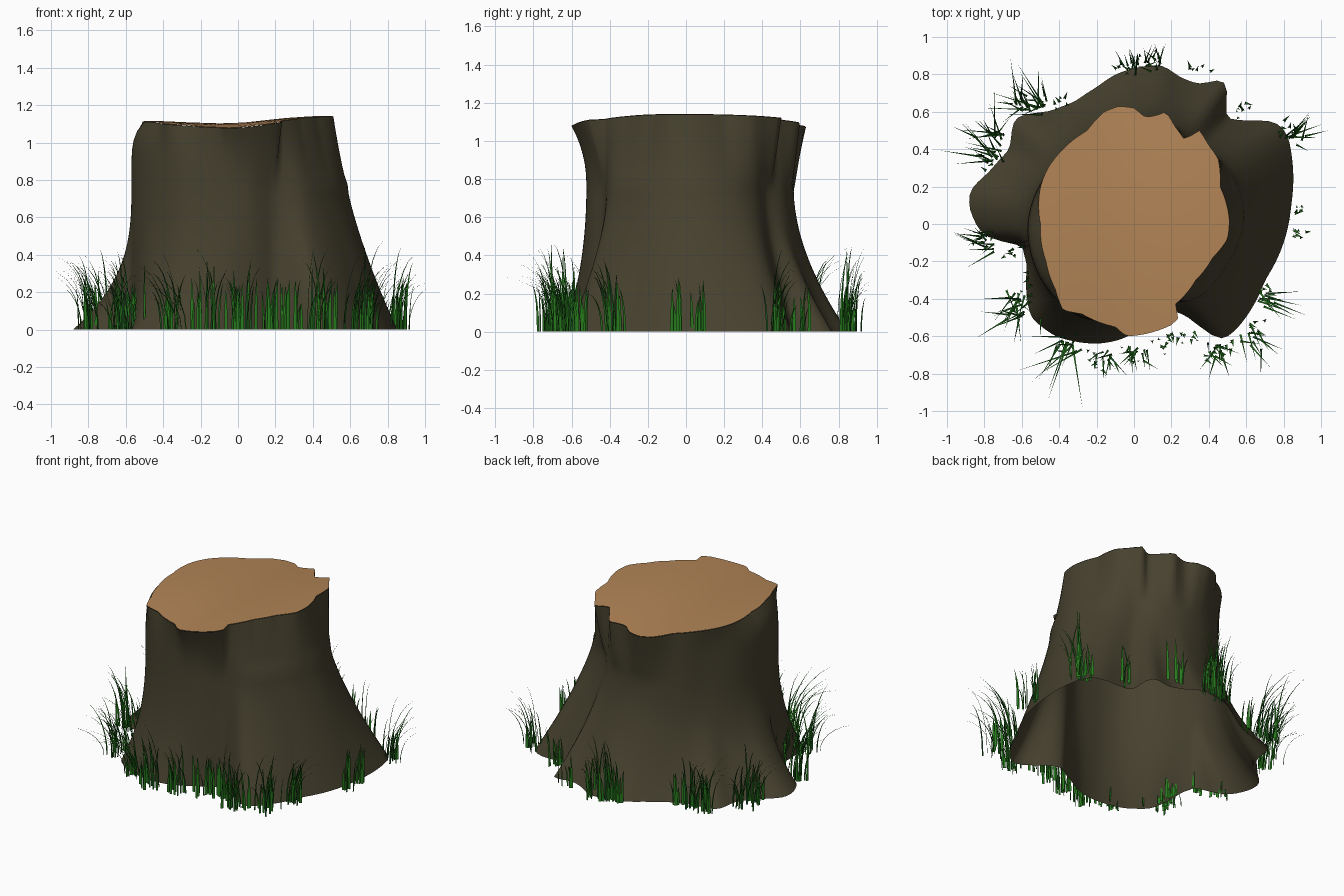
import bpy
import bmesh
import math
import random

random.seed(4)
SIDES = 144
MID_Z = 0.75

cube = bpy.data.objects.get("Cube")
if cube:
    bpy.data.objects.remove(cube, do_unlink=True)


def make_material(name, color):
    mat = bpy.data.materials.new(name)
    mat.use_nodes = True
    mat.diffuse_color = color
    mat.node_tree.nodes["Principled BSDF"].inputs["Base Color"].default_value = color
    return mat


bark_mat = make_material("bark brown", (0.062, 0.053, 0.028, 1))
wood_mat = make_material("cut wood", (0.44, 0.23, 0.093, 1))
blade_mat = make_material("grass green", (0.021, 0.20, 0.013, 1))
wisp_mat = make_material("dark grass green", (0.013, 0.10, 0.016, 1))


def finish(bm, name, material):
    mesh = bpy.data.meshes.new(name)
    bm.to_mesh(mesh)
    bm.free()
    mesh.materials.append(material)
    for poly in mesh.polygons:
        poly.use_smooth = True
    obj = bpy.data.objects.new(name, mesh)
    bpy.context.scene.collection.objects.link(obj)


def outline_radii(points, passes):
    """Resample a closed outline to one radius per direction, then soften it."""
    polar = sorted((math.atan2(y, x) % math.tau, math.hypot(x, y)) for x, y in points)
    first, last = polar[0], polar[-1]
    polar = [(last[0] - math.tau, last[1])] + polar + [(first[0] + math.tau, first[1])]
    radii = []
    for i in range(SIDES):
        angle = math.tau * i / SIDES
        for (a0, r0), (a1, r1) in zip(polar, polar[1:]):
            if a0 <= angle <= a1:
                radii.append(r0 + (r1 - r0) * (angle - a0) / max(a1 - a0, 1e-6))
                break
    for _ in range(passes):
        radii = [(radii[i - 1] + 2 * r + radii[(i + 1) % SIDES]) / 4
                 for i, r in enumerate(radii)]
    return radii


# Outlines of the roots, the waist and the cut rim
root_outline = [
    (.84, .1), (.85, .3), (.82, .48), (.76, .55), (.6, .55), (.48, .56), (.5, .68),
    (.49, .77), (.43, .77), (.36, .74), (.25, .78), (.15, .85), (.03, .84), (-.1, .8),
    (-.2, .73), (-.32, .65), (-.45, .6), (-.64, .57), (-.66, .4), (-.78, .27),
    (-.88, .18), (-.88, .08), (-.81, -.06), (-.7, -.1), (-.6, -.1), (-.57, -.22),
    (-.55, -.5), (-.42, -.6), (-.2, -.64), (-.08, -.62), (.05, -.55), (.2, -.46),
    (.29, -.49), (.46, -.63), (.55, -.56), (.7, -.3), (.8, -.1)]
waist_outline = [
    (.59, .05), (.53, .26), (.42, .38), (.31, .41), (.26, .5), (.1, .56), (-.1, .55),
    (-.28, .47), (-.39, .35), (-.5, .22), (-.57, 0), (-.53, -.23), (-.43, -.39),
    (-.29, -.5), (-.1, -.52), (.05, -.51), (.19, -.42), (.34, -.4), (.47, -.26)]
rim_outline = [
    (.51, .02), (.46, .2), (.45, .35), (.4, .42), (.35, .5), (.27, .45), (.22, .52),
    (.17, .6), (.12, .58), (.06, .57), (0, .62), (-.08, .63), (-.16, .6), (-.25, .5),
    (-.38, .4), (-.46, .3), (-.5, .2), (-.5, 0), (-.47, -.2), (-.42, -.35),
    (-.38, -.46), (-.28, -.48), (-.2, -.52), (-.1, -.55), (-.04, -.6), (.2, -.54),
    (.24, -.5), (.22, -.43), (.33, -.3), (.42, -.18), (.5, -.08)]
roots = outline_radii(root_outline, 1)
waist = outline_radii(waist_outline, 5)
rim = outline_radii(rim_outline, 0)


def rim_height(x, y):
    return 1.115 + 0.03 * x - 0.07 * y * y + 0.012 * math.sin(7 * x - 1.2)


def bark_point(i, t):
    """Point on the bark in direction i, t running from ground to rim."""
    angle = math.tau * i / SIDES
    c, s = math.cos(angle), math.sin(angle)
    z = t * rim_height(rim[i] * c, rim[i] * s)
    if z < MID_Z:
        flare = (1 - z / MID_Z) ** (1.9 - 0.7 * c)
        r = waist[i] + (roots[i] - waist[i]) * flare
    else:
        u = max(t - 0.68, 0) / 0.32
        swell = max(0.75, 1.6 * math.exp(-1.2 * c) * (1 - 0.4 * s))
        r = waist[i] + (rim[i] - waist[i]) * u ** swell
    return r * c, r * s, z


# Bark: open tube from the spreading roots up to the jagged rim
bm = bmesh.new()
levels = [k / 22 for k in range(23)]
rings = [[bm.verts.new(bark_point(i, t)) for i in range(SIDES)] for t in levels]
for low, high in zip(rings, rings[1:]):
    for i in range(SIDES):
        j = (i + 1) % SIDES
        bm.faces.new((low[i], low[j], high[j], high[i]))
finish(bm, "stump_bark", bark_mat)

# Cut face: rings shrinking to the middle of the stump
bm = bmesh.new()
rings = []
for scale in (1, 0.8, 0.5, 0.2):
    ring = []
    for i in range(SIDES):
        x, y, z = bark_point(i, 1)
        x, y = x * scale, y * scale
        ring.append(bm.verts.new((x, y, rim_height(x, y) + 0.002)))
    rings.append(ring)
for outer, inner in zip(rings, rings[1:]):
    for i in range(SIDES):
        j = (i + 1) % SIDES
        bm.faces.new((outer[i], outer[j], inner[j], inner[i]))
bm.faces.new(rings[-1])
finish(bm, "stump_cut_face", wood_mat)


def add_blade(bm, x, y, heading, height, reach, width, steps):
    """Folded, tapering blade that arches outward along its heading."""
    dx, dy = math.cos(heading), math.sin(heading)
    rows = []
    for k in range(steps):
        t = k / steps
        out, z = reach * t ** 2, height * (t - 0.25 * t ** 3) / 0.75
        half = width / 2 * (1 - t ** 1.6)
        row = []
        for side, fold in ((-1, 0), (0, 0.4), (1, 0)):
            d = out + fold * half
            row.append(bm.verts.new((x + dx * d - dy * half * side,
                                     y + dy * d + dx * half * side, z)))
        rows.append(row)
    tip = bm.verts.new((x + dx * reach, y + dy * reach, height))
    for a, b in zip(rows, rows[1:]):
        for n in range(2):
            bm.faces.new((a[n], a[n + 1], b[n + 1], b[n]))
    for n in range(2):
        bm.faces.new((rows[-1][n], rows[-1][n + 1], tip))


# Grass tufts: short upright blades close to the bark
short_spots = [
    (.88, .06), (.88, -.06), (.56, .6), (.3, .81), (.22, -.61), (.3, -.59), (.15, -.64),
    (.42, -.67), (.5, -.66), (.62, -.55), (.72, -.37), (.82, .5), (0, -.7), (-.2, -.72),
    (-.6, -.42), (-.66, -.13), (-.78, .34), (-.58, .63), (.08, .87), (-.06, .83),
    (-.4, .64), (-.56, -.32), (-.34, -.64), (-.8, -.1)]
bm = bmesh.new()
for x, y in short_spots:
    outward = math.atan2(y, x)
    for _ in range(7):
        add_blade(bm, x + random.gauss(0, 0.03), y + random.gauss(0, 0.024),
                  outward + random.gauss(0, 0.7), random.uniform(0.14, 0.29),
                  random.uniform(0.01, 0.05), 0.019, 4)
finish(bm, "short_grass", blade_mat)

# Grass tufts: long thin wisps arching away from the stump (x, y, reach)
long_spots = [
    (-.58, .64, .28), (-.5, .64, .28), (-.76, .36, .28), (-.74, .46, .25),
    (-.77, -.1, .2), (-.62, -.4, .21), (-.6, -.47, .21), (-.35, -.65, .36),
    (-.15, -.71, .14), (.02, -.69, .14), (.46, -.67, .14), (.62, -.6, .18),
    (.71, -.4, .2), (.87, .46, .18), (.1, .86, .14), (-.02, .83, .13)]
blades = bmesh.new()
wisps = bmesh.new()
for x, y, reach in long_spots:
    outward = math.atan2(y, x)
    for n in range(12):
        add_blade(wisps if n % 4 == 0 else blades,
                  x + random.gauss(0, 0.034), y + random.gauss(0, 0.024),
                  outward + random.gauss(0, 0.6), random.triangular(0.18, 0.48, 0.28),
                  reach * random.uniform(0.3, 1.0), 0.012, 6)
finish(blades, "long_grass", blade_mat)
finish(wisps, "long_grass_wisps", wisp_mat)
